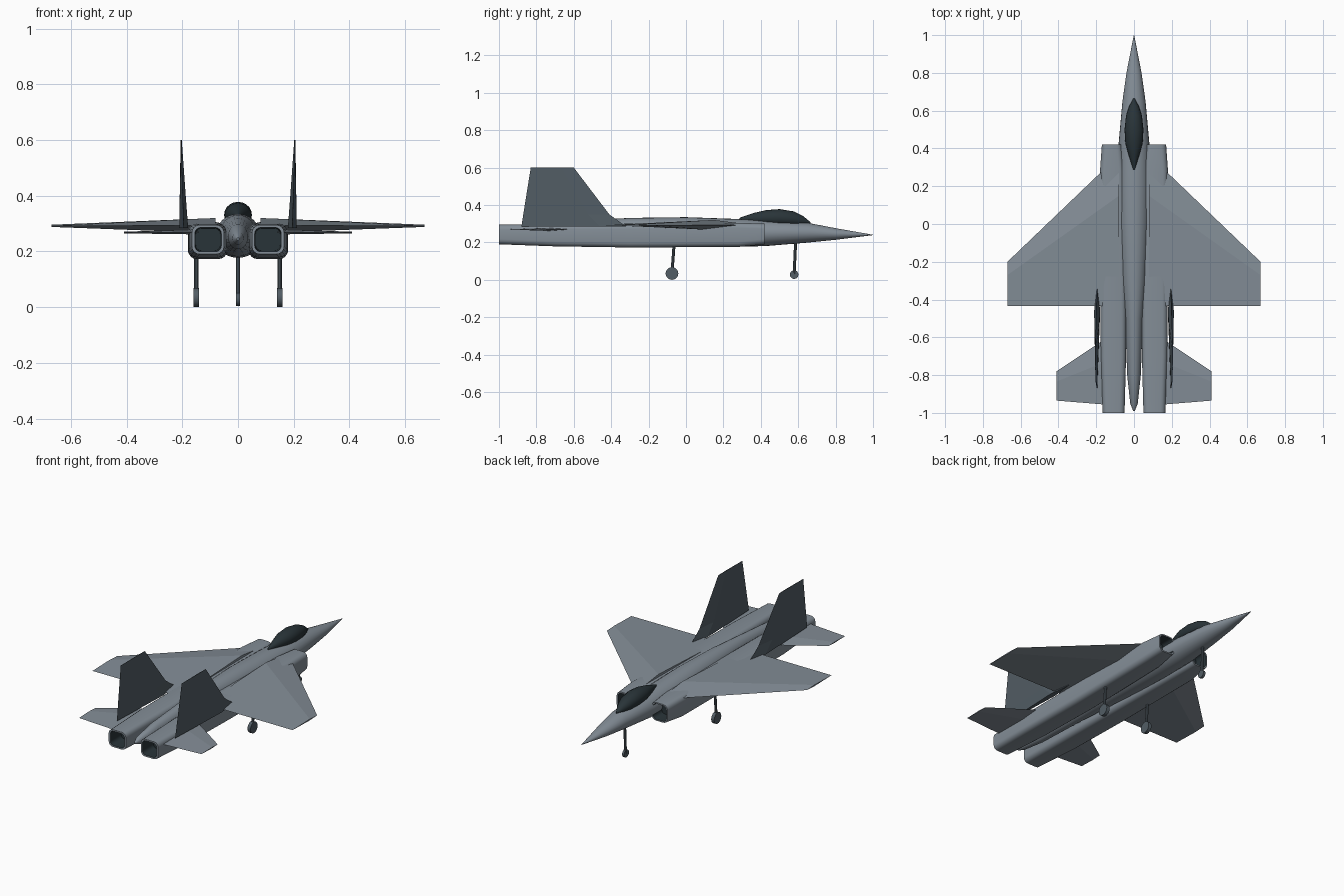
import bpy, bmesh, math
from mathutils import Vector

cube = bpy.data.objects.get("Cube")
if cube:
    bpy.data.objects.remove(cube)


def make_material(name, colour):
    m = bpy.data.materials.new(name)
    m.use_nodes = True
    m.diffuse_color = (*colour, 1)
    m.node_tree.nodes["Principled BSDF"].inputs["Base Color"].default_value = (*colour, 1)
    return m


GREY = make_material("airframe grey", (0.23, 0.27, 0.31))
SLATE = make_material("slate", (0.085, 0.11, 0.13))
DARK = make_material("dark glass", (0.022, 0.034, 0.04))


def finish(name, bm, mats, mirror, smooth):
    bmesh.ops.recalc_face_normals(bm, faces=bm.faces)
    mesh = bpy.data.meshes.new(name)
    bm.to_mesh(mesh)
    bm.free()
    obj = bpy.data.objects.new(name, mesh)
    bpy.context.collection.objects.link(obj)
    for m in mats:
        mesh.materials.append(m)
    if mirror:
        obj.modifiers.new("mirror", 'MIRROR')
    if smooth:
        bpy.ops.object.select_all(action='DESELECT')
        obj.select_set(True)
        bpy.context.view_layer.objects.active = obj
        bpy.ops.object.shade_smooth_by_angle(angle=math.radians(35))
    return obj


def loft(name, rings, mats, mirror=False, smooth=True, inner=0):
    """Skin a list of rings; the first and last `inner` spans take material 1."""
    bm = bmesh.new()
    loops = [[bm.verts.new(p) for p in ring] for ring in rings]
    n, spans = len(loops[0]), len(loops) - 1
    for i, (a, b) in enumerate(zip(loops, loops[1:])):
        for k in range(n):
            f = bm.faces.new((a[k], a[(k + 1) % n], b[(k + 1) % n], b[k]))
            f.material_index = int(i < inner or i >= spans - inner)
    for cap in (loops[0], loops[-1]):
        bm.faces.new(cap).material_index = int(inner > 0)
    return finish(name, bm, mats, mirror, smooth)


def oval(y, w, top, bottom, n=24):
    mid, h = (top + bottom) / 2, (top - bottom) / 2
    angles = [2 * math.pi * k / n for k in range(n)]
    return [(w * math.cos(a), y, mid + h * math.sin(a)) for a in angles]


def rounded_box(y, x0, x1, z0, z1, r=0.028, steps=4):
    pts = []
    corners = ((x1 - r, z1 - r), (x0 + r, z1 - r), (x0 + r, z0 + r), (x1 - r, z0 + r))
    for q, (cx, cz) in enumerate(corners):
        for s in range(steps + 1):
            a = math.pi / 2 * (q + s / steps)
            pts.append((cx + r * math.cos(a), y, cz + r * math.sin(a)))
    return pts


def blade(front, back, crest, thick):
    """Four-sided section: leading edge, crest, trailing edge, opposite crest."""
    front, back, thick = Vector(front), Vector(back), Vector(thick)
    mid = front.lerp(back, crest)
    return [front, mid + thick, back, mid - thick]


# Central fuselage with pointed nose and tail cone
body = [(1, 0.001, 0.241, 0.239), (0.8, 0.04, 0.276, 0.214), (0.65, 0.061, 0.305, 0.199),
        (0.42, 0.082, 0.32, 0.18), (0.2, 0.084, 0.328, 0.177), (0, 0.08, 0.335, 0.182),
        (-0.3, 0.065, 0.331, 0.195), (-0.5, 0.047, 0.32, 0.2), (-0.8, 0.036, 0.297, 0.208),
        (-0.95, 0.02, 0.27, 0.225), (-0.99, 0.004, 0.25, 0.24)]
loft("fuselage", [oval(*b) for b in body], [GREY])

# Canopy
canopy = [(0.665, 0.003, 0.309, 0.3), (0.625, 0.025, 0.342, 0.29), (0.575, 0.042, 0.366, 0.285),
          (0.5, 0.05, 0.378, 0.285), (0.43, 0.046, 0.373, 0.29), (0.36, 0.027, 0.357, 0.3),
          (0.285, 0.003, 0.331, 0.32)]
loft("canopy", [oval(*c, n=20) for c in canopy], [DARK])

# Engine nacelles, hollow at intake and exhaust
nacelle = [(-0.9, 0.063, 0.152, 0.202, 0.283, 0.022), (-1, 0.06, 0.155, 0.199, 0.286, 0.022),
           (-1, 0.05, 0.166, 0.19, 0.295), (-0.7, 0.042, 0.176, 0.179, 0.298),
           (-0.3, 0.04, 0.178, 0.173, 0.3), (0.28, 0.05, 0.18, 0.176, 0.305),
           (0.42, 0.065, 0.17, 0.19, 0.3), (0.42, 0.073, 0.162, 0.198, 0.292, 0.022),
           (0.34, 0.075, 0.16, 0.2, 0.29, 0.022)]
loft("nacelle", [rounded_box(*s) for s in nacelle], [GREY, DARK], mirror=True, inner=1)

# Main wings
loft("wing", [blade((0.08, 0.365, 0.293), (0.08, -0.435, 0.293), 0.27, (0, 0, 0.027)),
              blade((0.67, -0.2, 0.292), (0.67, -0.435, 0.292), 0.3, (0, 0, 0.004))],
     [GREY], mirror=True, smooth=False)

# Tailplanes
loft("tailplane", [blade((0.14, -0.6, 0.27), (0.14, -0.957, 0.27), 0.35, (0, 0, 0.009)),
                   blade((0.41, -0.78, 0.268), (0.41, -0.935, 0.268), 0.35, (0, 0, 0.003))],
     [GREY], mirror=True, smooth=False)

# Upright tail fins with a swept root fillet
loft("tail_fin", [blade((0.195, -0.32, 0.285), (0.195, -0.88, 0.285), 0.25, (0.016, 0, 0)),
                  blade((0.197, -0.41, 0.35), (0.197, -0.87, 0.35), 0.25, (0.013, 0, 0)),
                  blade((0.204, -0.6, 0.6), (0.204, -0.83, 0.6), 0.3, (0.002, 0, 0))],
     [SLATE], mirror=True, smooth=False)


def cylinder(name, a, b, radius, mat, mirror, sides):
    a, b = Vector(a), Vector(b)
    bm = bmesh.new()
    bmesh.ops.create_cone(bm, cap_ends=True, segments=sides, radius1=radius,
                          radius2=radius, depth=(b - a).length)
    turn = (b - a).to_track_quat('Z', 'Y').to_matrix().to_4x4()
    turn.translation = (a + b) / 2
    bm.transform(turn)
    return finish(name, bm, [mat], mirror, True)


# Landing gear: strut and wheel
for part, x, y, r, half, lean, mirror in (("nose", 0, 0.578, 0.023, 0.007, 0.008, False),
                                          ("main", 0.15, -0.075, 0.034, 0.01, 0.012, True)):
    z = 0.028 if part == "nose" else r
    cylinder(part + "_strut", (x, y, z), (x, y + lean, 0.2), 0.008, SLATE, mirror, 10)
    cylinder(part + "_wheel", (x - half, y, z), (x + half, y, z), r, SLATE, mirror, 20)
